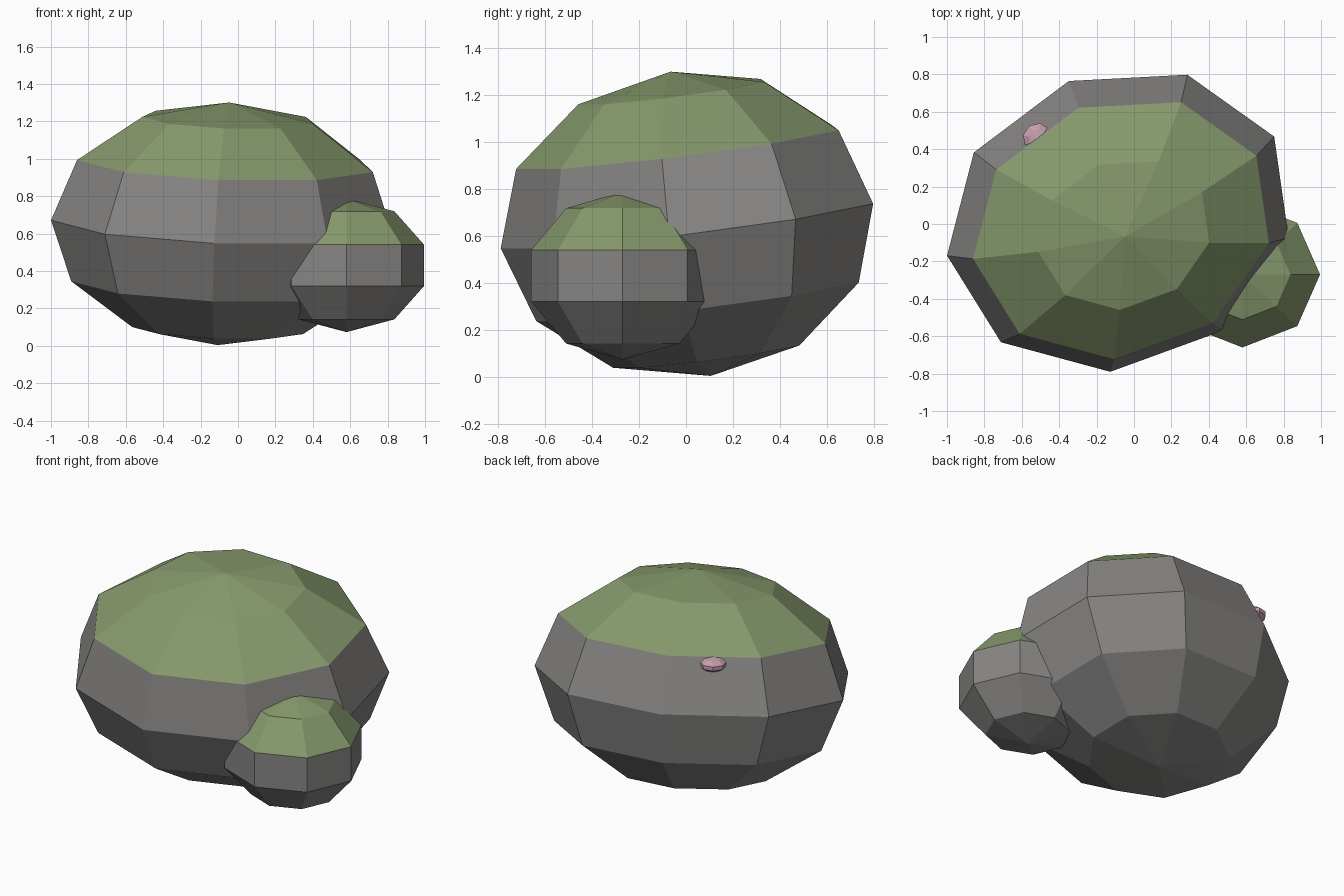
import bpy, bmesh
from math import radians
from mathutils import Euler

if "Cube" in bpy.data.objects:
    bpy.data.objects.remove(bpy.data.objects["Cube"])


def material(name, rgb):
    m = bpy.data.materials.new(name)
    m.diffuse_color = (*rgb, 1)
    m.use_nodes = True
    m.node_tree.nodes["Principled BSDF"].inputs["Base Color"].default_value = m.diffuse_color
    return m


stone = material("stone", (0.24, 0.235, 0.23))
moss = material("moss", (0.24, 0.32, 0.15))
pink = material("pink", (0.55, 0.34, 0.42))


def lump(name, segs, rings, loc, size, rot, mats, moss_from=9):
    """Flat-shaded squashed ball; faces above moss_from (unit height) get slot 1."""
    bm = bmesh.new()
    bmesh.ops.create_uvsphere(bm, u_segments=segs, v_segments=rings, radius=1)
    for f in bm.faces:
        f.smooth = False
        f.material_index = int(f.calc_center_median().z > moss_from)
    mesh = bpy.data.meshes.new(name)
    bm.to_mesh(mesh)
    bm.free()
    for m in mats:
        mesh.materials.append(m)
    ob = bpy.data.objects.new(name, mesh)
    ob.location, ob.scale = loc, size
    ob.rotation_euler = Euler([radians(a) for a in rot])
    bpy.context.collection.objects.link(ob)
    return ob


# Big tilted boulder with mossy top
lump("boulder", 9, 6, (-0.078, 0.02, 0.652), (0.945, 0.80, 0.655),
     (8, 0, 20), [stone, moss], 0.5)

# Small rock leaning against it, mossy top
lump("small_rock", 8, 5, (0.58, -0.27, 0.43), (0.436, 0.41, 0.357),
     (0, 0, 0), [stone, moss], 0.4)

# Little pink bump at the back left
lump("pink_bump", 8, 5, (-0.515, 0.46, 1.02), (0.084, 0.084, 0.042),
     (0, 0, 35), [pink])
